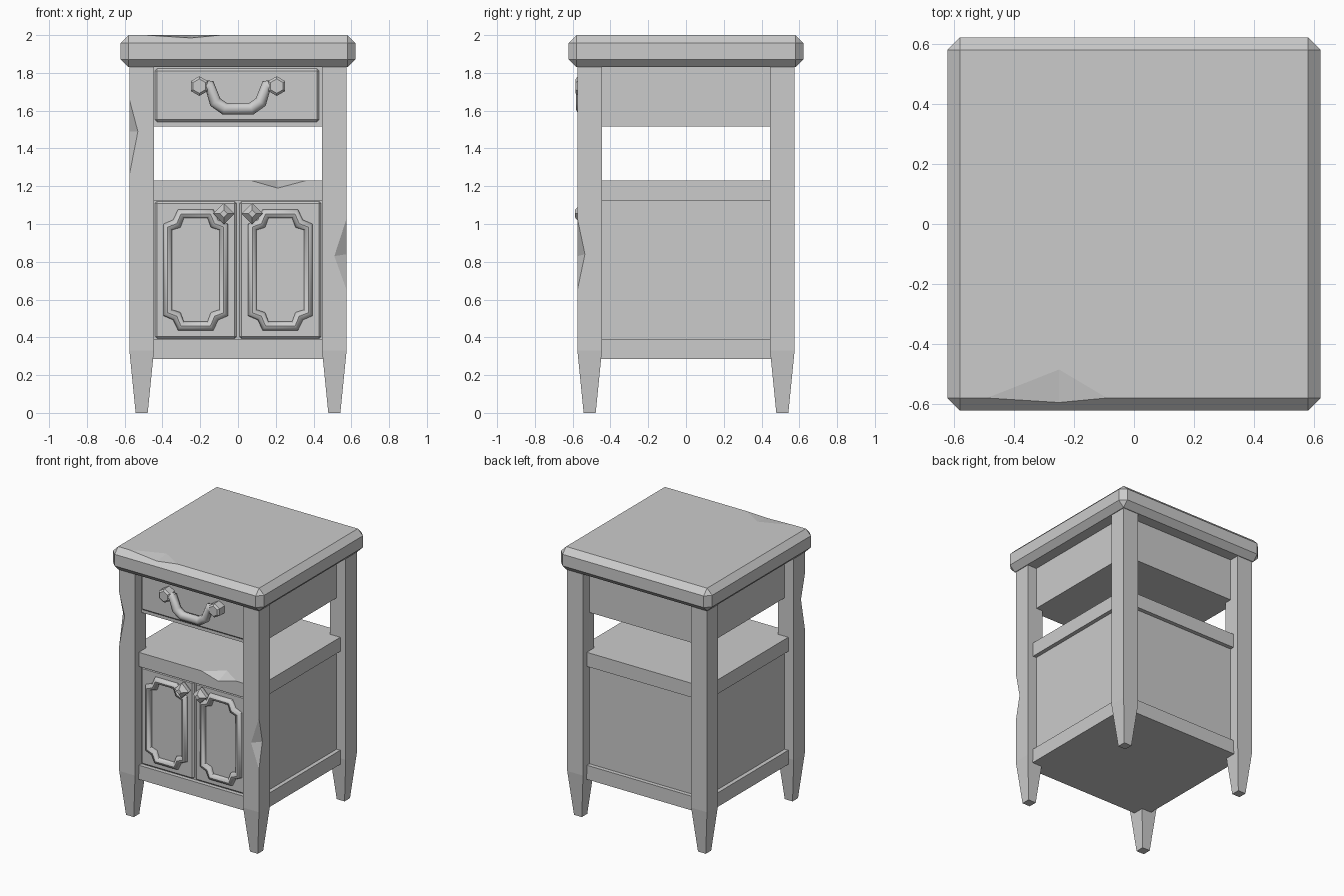
import bpy, bmesh, math
from mathutils import Vector, Matrix

if "Cube" in bpy.data.objects:
    bpy.data.objects.remove(bpy.data.objects["Cube"])

grey = bpy.data.materials.new("plain grey")
grey.use_nodes = True
grey.diffuse_color = (0.6, 0.6, 0.6, 1)
grey.node_tree.nodes["Principled BSDF"].inputs["Base Color"].default_value = (0.6, 0.6, 0.6, 1)


def finish(name, bm, smooth=False):
    bmesh.ops.recalc_face_normals(bm, faces=bm.faces)
    mesh = bpy.data.meshes.new(name)
    bm.to_mesh(mesh)
    bm.free()
    mesh.materials.append(grey)
    obj = bpy.data.objects.new(name, mesh)
    bpy.context.collection.objects.link(obj)
    if smooth:
        activate(obj)
        bpy.ops.object.shade_smooth_by_angle(angle=math.radians(50))
    return obj


def activate(obj):
    bpy.ops.object.select_all(action="DESELECT")
    obj.select_set(True)
    bpy.context.view_layer.objects.active = obj


def box(name, lo, hi, bevel=0):
    lo, hi = Vector(lo), Vector(hi)
    bm = bmesh.new()
    bmesh.ops.create_cube(bm, size=1)
    for v in bm.verts:
        v.co = (lo + hi) / 2 + v.co * (hi - lo)
    if bevel:
        bmesh.ops.bevel(bm, geom=bm.edges[:], offset=bevel, segments=1, affect="EDGES")
    return finish(name, bm)


def slab(name, half, z0, z1, bevel=0):
    return box(name, (-half, -half, z0), (half, half, z1), bevel)


def chip(obj, a, b, p, q):
    """Cut a V-shaped nick along edge a-b, its valley running from p to q."""
    a, b, p, q = map(Vector, (a, b, p, q))
    mid = (p + q) / 2
    bm = bmesh.new()
    for co in (a + (a - mid) * 0.3, b + (b - mid) * 0.3,
               p + (p - q) * 0.5, q + (q - p) * 0.5):
        bm.verts.new(co)
    bmesh.ops.convex_hull(bm, input=bm.verts[:])
    cutter = finish("chip_cutter", bm)
    cutter.hide_render = True
    mod = obj.modifiers.new("chip", "BOOLEAN")
    mod.operation, mod.object, mod.solver = "DIFFERENCE", cutter, "EXACT"
    activate(obj)
    bpy.ops.object.modifier_apply(modifier=mod.name)
    bpy.data.objects.remove(cutter)


def tube(name, points, radius, closed=False):
    curve = bpy.data.curves.new(name, "CURVE")
    curve.dimensions = "3D"
    curve.bevel_depth, curve.bevel_resolution = radius, 2
    curve.use_fill_caps = True
    spline = curve.splines.new("POLY")
    spline.points.add(len(points) - 1)
    for pt, co in zip(spline.points, points):
        pt.co = (*co, 1)
    spline.use_cyclic_u = closed
    curve.materials.append(grey)
    obj = bpy.data.objects.new(name, curve)
    bpy.context.collection.objects.link(obj)
    activate(obj)
    bpy.ops.object.convert(target="MESH")
    bpy.ops.object.shade_smooth_by_angle(angle=math.radians(50))


def knob(name, x, z, sides, profile, turn=0):
    """Stack rings of (radius, y) towards the front."""
    bm = bmesh.new()
    rings = []
    for r, y in profile:
        angles = [turn + math.tau * i / sides for i in range(sides)]
        rings.append([bm.verts.new((x + r * math.cos(t), y, z + r * math.sin(t))) for t in angles])
    for r0, r1 in zip(rings, rings[1:]):
        for i in range(sides):
            j = (i + 1) % sides
            bm.faces.new((r0[i], r0[j], r1[j], r1[i]))
    bm.faces.new(rings[0])
    bm.faces.new(rings[-1])
    return finish(name, bm)


# Table top with a nick in the front edge
top = slab("table_top", 0.622, 1.83, 2.0, 0.042)
chip(top, (-0.49, -0.58, 2), (-0.09, -0.58, 2), (-0.25, -0.485, 2), (-0.25, -0.595, 1.985))

# Legs with tapered feet
legs = {}
for sx, side in ((-1, "right"), (1, "left")):
    for sy, end in ((-1, "front"), (1, "back")):
        bm = bmesh.new()
        rings = []
        for z, r in ((0, 0.032), (0.33, 0.065), (1.84, 0.065)):
            rings.append([bm.verts.new((sx * 0.51 + dx * r, sy * 0.51 + dy * r, z))
                          for dx, dy in ((-1, -1), (1, -1), (1, 1), (-1, 1))])
        for r0, r1 in zip(rings, rings[1:]):
            for i in range(4):
                bm.faces.new((r0[i], r0[i - 3], r1[i - 3], r1[i]))
        bm.faces.new(rings[0])
        bm.faces.new(rings[-1])
        legs[end, side] = finish(f"{end}_{side}_leg", bm)
c = 0.575
chip(legs["front", "right"], (-c, -c, 1.66), (-c, -c, 1.26), (-0.53, -c, 1.49), (-c, -0.53, 1.49))
chip(legs["front", "left"], (c, -c, 1.03), (c, -c, 0.65), (0.51, -c, 0.83), (c, -0.535, 0.84))

# Drawer case, shelf, cupboard and bottom rail
slab("drawer_case", 0.5, 1.515, 1.84)
shelf = slab("shelf", 0.53, 1.125, 1.23)
chip(shelf, (0.07, -0.53, 1.23), (0.36, -0.53, 1.23), (0.21, -0.43, 1.23), (0.21, -0.53, 1.19))
slab("cupboard", 0.5, 0.38, 1.13)
slab("bottom_rail", 0.53, 0.285, 0.39)

# Drawer front, handle and its hexagonal mounts
box("drawer_front", (-0.44, -0.515, 1.54), (0.43, -0.48, 1.822), 0.012)
half = [(-0.2, -0.545, 1.73), (-0.15, -0.55, 1.73), (-0.12, -0.55, 1.645), (-0.07, -0.55, 1.61)]
tube("drawer_handle", half + [(-x, y, z) for x, y, z in reversed(half)], 0.033)
for sx, side in ((-1, "right"), (1, "left")):
    knob(f"{side}_handle_mount", sx * 0.205, 1.73, 6,
         ((0.052, -0.5), (0.052, -0.572), (0.038, -0.584)), math.pi / 6)

# Doors with notched mouldings and diamond knobs
for sx, side in ((-1, "right"), (1, "left")):
    x0, x1 = sorted((sx * 0.007, sx * 0.44))
    box(f"{side}_door", (x0, -0.515, 0.393), (x1, -0.48, 1.12), 0.012)
    corner = [(0.148, 0.227), (0.1, 0.245), (0.078, 0.297)]
    path = []
    for qx, qz in ((1, 1), (-1, 1), (-1, -1), (1, -1)):
        for px, pz in corner[::qx * qz]:
            path.append((sx * 0.224 + qx * px, -0.515, 0.757 + qz * pz))
    tube(f"{side}_door_moulding", path, 0.028, True)
    knob(f"{side}_door_knob", sx * 0.075, 1.055, 4,
         ((0.035, -0.5), (0.056, -0.535), (0.056, -0.555), (0.02, -0.588)))
